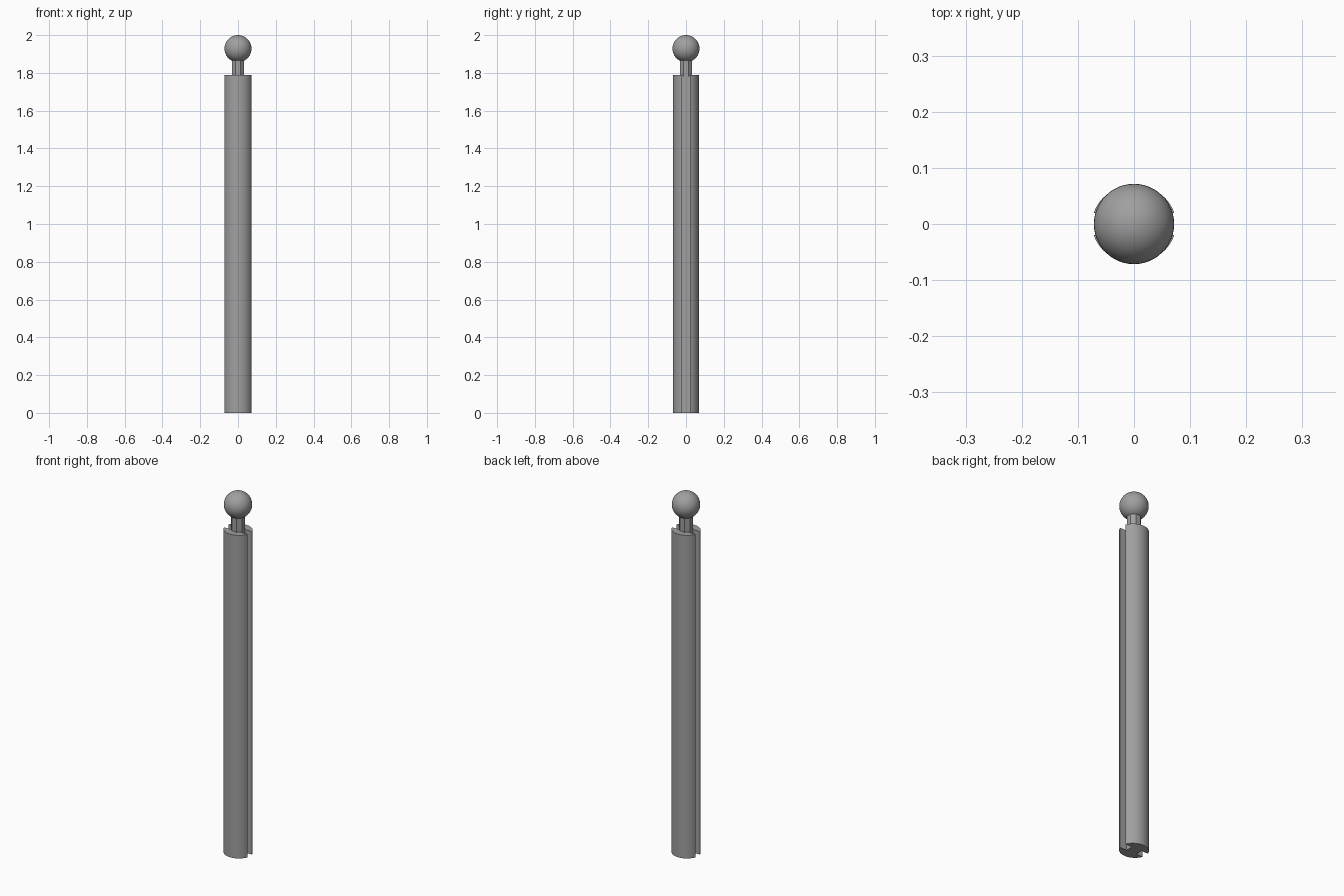
import bpy, bmesh, math

cube = bpy.data.objects.get("Cube")
if cube:
    bpy.data.objects.remove(cube, do_unlink=True)

GREY = (0.35, 0.35, 0.35, 1)
grey = bpy.data.materials.new("mid_grey")
grey.use_nodes = True
grey.diffuse_color = GREY
grey.node_tree.nodes["Principled BSDF"].inputs["Base Color"].default_value = GREY

BODY_TOP = 1.79
BALL_R = 0.0715
HALF_X, HALF_Y = 0.0748, 0.069   # slightly oval shaft
SLOT = 0.02                      # half width of each side groove
WEB = 0.03                       # half width of the core between grooves


def finish(obj, angle):
    obj.data.materials.append(grey)
    bpy.ops.object.select_all(action='DESELECT')
    obj.select_set(True)
    bpy.context.view_layer.objects.active = obj
    bpy.ops.object.shade_smooth_by_angle(angle=math.radians(angle))


def prism(name, outline, z0, z1, angle):
    bm = bmesh.new()
    base = bm.faces.new([bm.verts.new((x, y, z0)) for x, y in outline])
    top = bmesh.ops.extrude_face_region(bm, geom=[base])["geom"]
    verts = [v for v in top if isinstance(v, bmesh.types.BMVert)]
    bmesh.ops.translate(bm, verts=verts, vec=(0, 0, z1 - z0))
    bmesh.ops.recalc_face_normals(bm, faces=bm.faces)
    mesh = bpy.data.meshes.new(name)
    bm.to_mesh(mesh)
    bm.free()
    obj = bpy.data.objects.new(name, mesh)
    bpy.context.collection.objects.link(obj)
    finish(obj, angle)


# Shaft: two curved halves joined by a core, with a groove down each side
start = math.asin(SLOT / HALF_Y)
steps = 24
half = [(WEB, SLOT)]
for i in range(steps + 1):
    a = start + (math.pi - 2 * start) * i / steps
    half.append((HALF_X * math.cos(a), HALF_Y * math.sin(a)))
half.append((-WEB, SLOT))
prism("grooved_shaft", half + [(-x, -y) for x, y in half], 0, BODY_TOP, 30)

# Neck: eight-sided post between the shaft and the ball
neck = [(0.0357 * math.cos(a), 0.0357 * math.sin(a))
        for a in (math.pi * (i + 0.5) / 4 for i in range(8))]
prism("neck", neck, BODY_TOP - 0.01, 1.9, 30)

# Ball on top
bpy.ops.mesh.primitive_uv_sphere_add(segments=48, ring_count=24, radius=BALL_R,
                                     location=(0, 0, 2 - BALL_R))
ball = bpy.context.object
ball.name = "ball"
finish(ball, 60)
